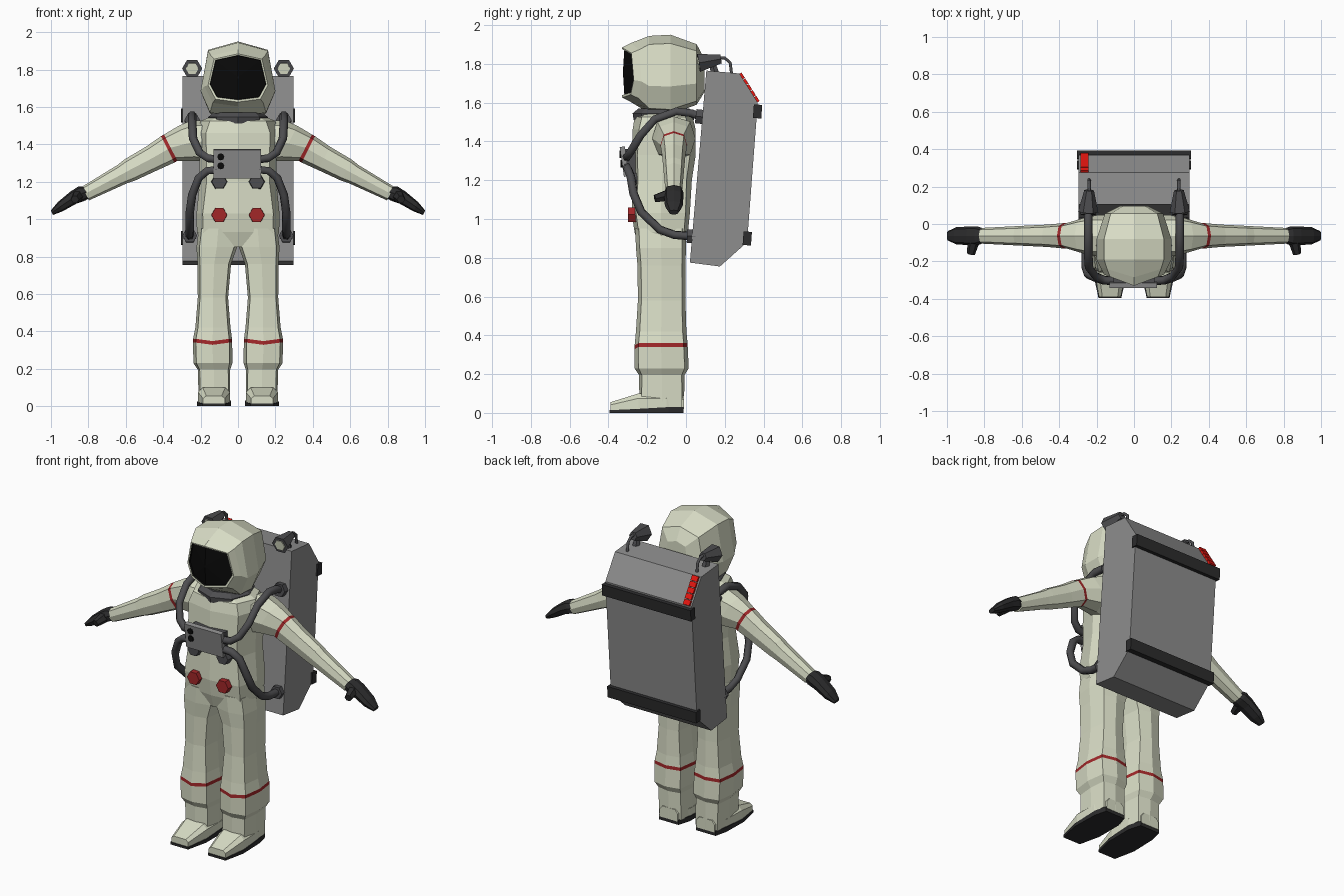
import bpy, bmesh, math
from mathutils import Vector

if "Cube" in bpy.data.objects:
    bpy.data.objects.remove(bpy.data.objects["Cube"])


def material(name, r, g, b):
    m = bpy.data.materials.new(name)
    m.diffuse_color = (r, g, b, 1)
    m.use_nodes = True
    m.node_tree.nodes["Principled BSDF"].inputs["Base Color"].default_value = m.diffuse_color
    return m


CREAM = material("suit cream", .70, .73, .57)
GREY = material("pack grey", .27, .27, .27)
HOSE = material("hose dark grey", .075, .075, .08)
BLACK = material("rubber black", .025, .025, .026)
VISOR = material("visor black", .003, .003, .003)
STRIPE = material("stripe red", .36, .02, .022)
LIGHT = material("light red", .80, .008, .005)


def finish(name, data, mats, mirror):
    ob = bpy.data.objects.new(name, data)
    bpy.context.collection.objects.link(ob)
    for m in mats:
        data.materials.append(m)
    if mirror:
        ob.modifiers.new("mirror", 'MIRROR')
    return ob


def loft(name, rings, mats, bands=None, mirror=False):
    """Skin a list of equal-length rings; bands gives the material slot per section."""
    bm = bmesh.new()
    rows = [[bm.verts.new(p) for p in ring] for ring in rings]
    n = len(rows[0])
    for i in range(len(rows) - 1):
        for k in range(n):
            j = (k + 1) % n
            f = bm.faces.new((rows[i][k], rows[i][j], rows[i + 1][j], rows[i + 1][k]))
            f.material_index = bands.get(i, 0) if bands else 0
    bm.faces.new(rows[0])
    cap = bm.faces.new(rows[-1])
    cap.material_index = bands.get(len(rows) - 2, 0) if bands else 0
    bmesh.ops.recalc_face_normals(bm, faces=bm.faces)
    me = bpy.data.meshes.new(name)
    bm.to_mesh(me)
    bm.free()
    return finish(name, me, mats, mirror)


def level_ring(z, x0, x1, y0, y1, diag=.82, dip=0):
    """Eight-sided horizontal ring; dip lowers the front corner."""
    cx, cy, rx, ry = (x0 + x1) / 2, (y0 + y1) / 2, (x1 - x0) / 2, (y1 - y0) / 2
    pts = []
    for u, v in ((0, -1), (diag, -diag), (1, 0), (diag, diag),
                 (0, 1), (-diag, diag), (-1, 0), (-diag, -diag)):
        pts.append((cx + u * rx, cy + v * ry, z - (dip if (u, v) == (0, -1) else 0)))
    return pts


def rod(name, p, q, r1, r2, mat, n=6, mirror=False):
    """Straight n-sided prism or taper from p to q."""
    p, q = Vector(p), Vector(q)
    rot = (q - p).to_track_quat('Z', 'Y')
    ring = [Vector((math.cos(2 * math.pi * k / n), math.sin(2 * math.pi * k / n), 0)) for k in range(n)]
    return loft(name, [[c + rot @ (v * r) for v in ring] for c, r in ((p, r1), (q, r2))], [mat], mirror=mirror)


def extrude_x(name, profile, x0, x1, mat):
    """Extrude a (y, z) outline across x."""
    return loft(name, [[(x, y, z) for y, z in profile] for x in (x0, x1)], [mat])


def hose(name, pts, r, mirror=True):
    cu = bpy.data.curves.new(name, 'CURVE')
    cu.dimensions = '3D'
    cu.bevel_depth, cu.bevel_resolution, cu.use_fill_caps = r, 1, True
    sp = cu.splines.new('POLY')
    sp.points.add(len(pts) - 1)
    for point, co in zip(sp.points, pts):
        point.co = (*co, 1)
    return finish(name, cu, [HOSE], mirror)


# Helmet: shells from back to front, ending in a recessed visor
OUTLINE = ((0, 1), (.8, .78), (1, -.3), (.75, -.88), (0, -1), (-.75, -.88), (-1, -.3), (-.8, .78))
shells = ((.095, .38, .42, 1.74, 0), (.055, .78, .76, 1.745, 0), (-.08, 1, 1, 1.745, 0),
          (-.19, 1, .97, 1.745, 0), (-.285, .90, .74, 1.755, .055), (-.33, .80, .63, 1.755, .06),
          (-.33, .75, .58, 1.757, .06), (-.318, .74, .57, 1.757, .06), (-.325, .03, .03, 1.757, 0))
loft("helmet", [[(u * .2 * sx, y + v * abs(u), zc + w * .205 * sz) for u, w in OUTLINE]
                for y, sx, sz, zc, v in shells], [CREAM, VISOR], {6: 1, 7: 1})
loft("neck_ring", [level_ring(z, -r, r, -.115 - r, -.115 + r, .72)
                   for z, r in ((1.51, .155), (1.545, .16), (1.57, .13))], [HOSE])

# Torso
loft("torso", [level_ring(z, -w, w, f, b, d) for z, w, f, b, d in (
    (.85, .19, -.24, -.01, .82), (.93, .22, -.265, .01, .85), (1.03, .222, -.28, .02, .85),
    (1.2, .205, -.275, .03, .82), (1.33, .205, -.28, .05, .82), (1.46, .215, -.275, .05, .8),
    (1.525, .2, -.265, .035, .75), (1.55, .14, -.24, .02, .72))], [CREAM])

# Legs with a red band below the knee
loft("leg", [level_ring(*r) for r in (
    (.95, .0, .21, -.262, .0, .85), (.85, .005, .222, -.258, .0, .85), (.76, .037, .217, -.25, -.003, .85),
    (.58, .053, .215, -.248, -.003, .85), (.42, .04, .228, -.258, .002, .85),
    (.36, .032, .24, -.265, .008, .85, .012), (.34, .031, .241, -.266, .009, .85, .012),
    (.23, .03, .238, -.265, .014, .85), (.195, .042, .215, -.242, -.008, .88),
    (.03, .042, .21, -.24, -.01, .9))],
    [CREAM, STRIPE], {5: 1}, mirror=True)


# Boots
def foot_ring(y, x0, x1, z0, z1):
    c = (x1 - x0) * .15
    return [(x0, y, z0), (x1, y, z0), (x1, y, z1 * .75), (x1 - c, y, z1), (x0 + c, y, z1), (x0, y, z1 * .75)]


loft("boot", [foot_ring(*r) for r in ((-.01, .065, .19, .02, .09), (-.1, .042, .21, .02, .1),
                                      (-.245, .042, .214, .02, .1), (-.39, .07, .187, .01, .055))],
     [CREAM], mirror=True)
sole = ((-.012, .06, .195, .03), (-.09, .037, .214, .03), (-.26, .037, .219, .02), (-.395, .068, .19, .014))
loft("sole", [[(x0, y, 0), (x1, y, 0), (x1, y, h), (x0, y, h)] for y, x0, x1, h in sole], [BLACK], mirror=True)


# Arms and gloves, tilted downward
def arm_ring(x, z, rz, ry, y=-.063):
    a, d = math.radians(27), .76
    return [(x + w * rz * math.sin(a), y + v * ry, z + w * rz * math.cos(a))
            for v, w in ((0, 1), (d, d), (1, 0), (d, -d), (0, -1), (-d, -d), (-1, 0), (-d, d))]


loft("arm", [arm_ring(*r) for r in (
    (.10, 1.42, .12, .11), (.19, 1.415, .128, .112), (.27, 1.405, .105, .095), (.36, 1.382, .079, .068),
    (.376, 1.373, .079, .068), (.46, 1.325, .07, .06), (.58, 1.262, .063, .054),
    (.62, 1.24, .055, .052), (.815, 1.137, .041, .042))], [CREAM, STRIPE], {3: 1}, mirror=True)
loft("glove", [arm_ring(*r) for r in (
    (.79, 1.15, .03, .034), (.835, 1.137, .042, .05), (.88, 1.115, .036, .05),
    (.95, 1.067, .028, .046), (.995, 1.034, .013, .025))], [BLACK], mirror=True)
rod("thumb", (.855, -.08, 1.125), (.872, -.16, 1.105), .034, .022, BLACK, mirror=True)

# Backpack with bumper bars
extrude_x("backpack", ((.105, 1.765), (.275, 1.75), (.37, 1.6), (.315, .88), (.175, .755), (.02, .775)),
          -.297, .297, GREY)
for name, y, z in (("upper_bar", .375, 1.555), ("lower_bar", .322, .9)):
    extrude_x(name, ((y - .025, z + .036), (y + .018, z + .033), (y + .013, z - .037), (y - .03, z - .034)),
              -.306, .306, BLACK)

# Row of red lights down the sloped rear edge
along = Vector((0, .095, -.15))
out = Vector((0, .15, .095)).normalized() * .012
for k in range(5):
    a = Vector((0, .275, 1.75)) + along * (k / 5 + .01)
    b = a + along * .18
    extrude_x("signal_light", [(p.y, p.z) for p in (a - out, a + out, b + out, b - out)], -.287, -.243, LIGHT)

# Shoulder lamps and their cables
rod("lamp", (.245, .065, 1.805), (.24, .18, 1.825), .054, .026, HOSE, mirror=True)
rod("lamp_lens", (.245, .06, 1.804), (.245, .068, 1.805), .034, .034, CREAM, mirror=True)
hose("lamp_cable", ((.24, .16, 1.83), (.24, .2, 1.83), (.24, .228, 1.805), (.24, .236, 1.74)), .009)
rod("lamp_foot", (.24, .13, 1.82), (.24, .15, 1.75), .018, .024, HOSE, mirror=True)

# Life support hoses
hose("upper_hose", ((.245, .08, 1.525), (.245, .03, 1.545), (.245, -.05, 1.555), (.245, -.16, 1.515),
                    (.24, -.235, 1.43), (.205, -.28, 1.355), (.16, -.3, 1.325), (.11, -.305, 1.32)), .023)
hose("lower_hose", ((.11, -.305, 1.265), (.165, -.3, 1.258), (.21, -.285, 1.22), (.245, -.27, 1.13),
                    (.258, -.23, 1.035), (.258, -.135, .945), (.258, -.06, .918), (.258, .04, .91)), .023)
rod("upper_hose_socket", (.245, .05, 1.53), (.245, .095, 1.525), .042, .042, HOSE, mirror=True)
rod("lower_hose_socket", (.258, .005, .912), (.258, .05, .91), .04, .04, HOSE, mirror=True)

# Chest control box with buttons
extrude_x("box_mount", ((-.325, 1.36), (-.26, 1.36), (-.26, 1.23), (-.3, 1.225)), -.11, .11, HOSE)
extrude_x("control_box", ((-.342, 1.37), (-.315, 1.375), (-.295, 1.222), (-.32, 1.217)), -.132, .122, GREY)
for z, y in ((1.333, -.336), (1.285, -.33)):
    rod("button", (-.092, y + .01, z), (-.092, y - .007, z), .019, .019, VISOR, n=8)

# Chest ports and red belly valves
rod("chest_port", (.1, -.25, 1.2), (.1, -.3, 1.2), .044, .04, HOSE, mirror=True)
rod("belly_valve", (.1, -.24, 1.022), (.1, -.3, 1.022), .044, .042, STRIPE, mirror=True)
